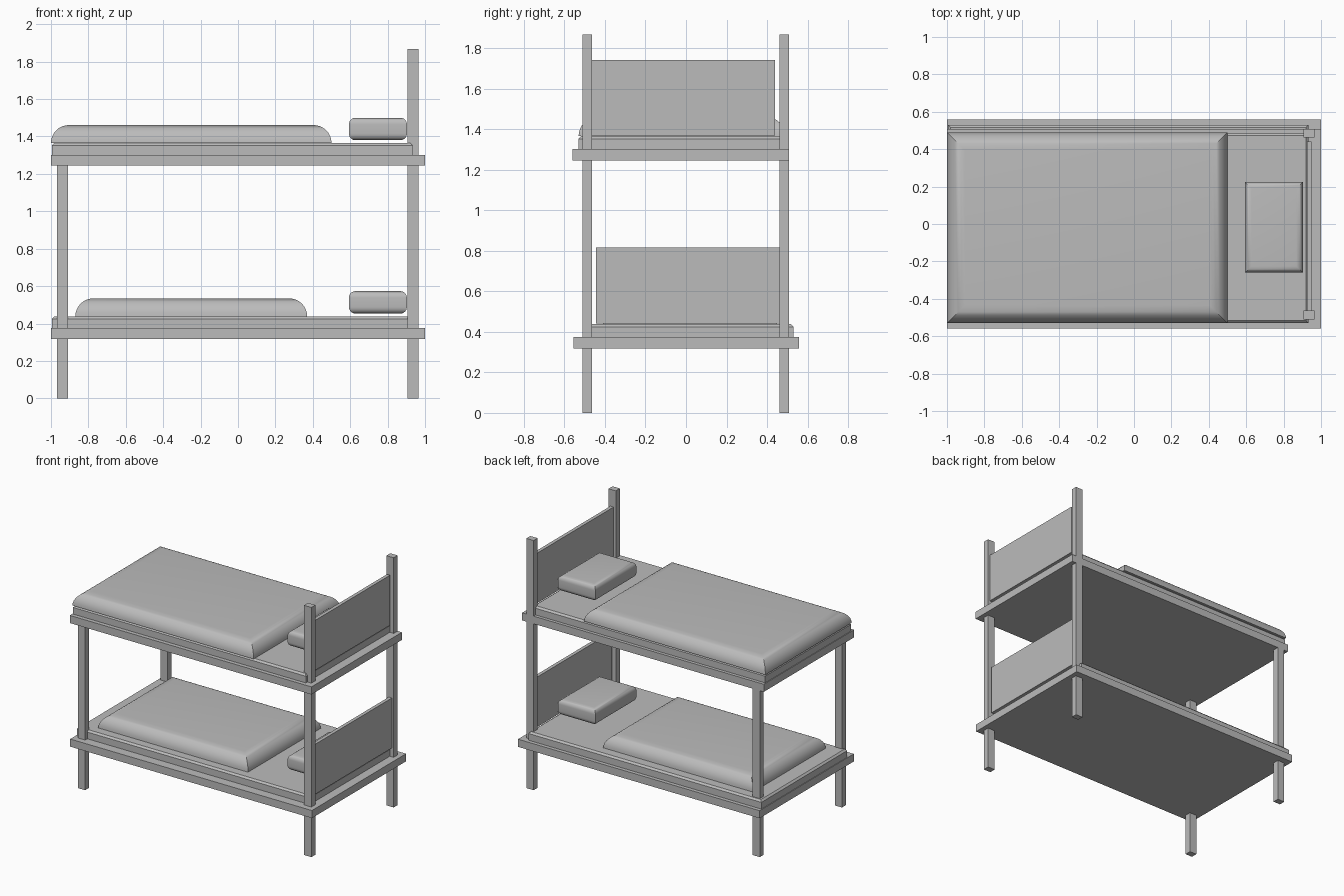
import bpy, bmesh, math

cube = bpy.data.objects.get("Cube")
if cube:
    bpy.data.objects.remove(cube)

grey = bpy.data.materials.new("plain grey")
grey.use_nodes = True
COLOUR = (0.5, 0.5, 0.5, 1)
grey.diffuse_color = COLOUR
grey.node_tree.nodes["Principled BSDF"].inputs["Base Color"].default_value = COLOUR


def loft(name, xr, yr, rings, smooth=False):
    """Stack rectangles given as (height, inset) and cap both ends."""
    bm = bmesh.new()
    loops = []
    for z, i in rings:
        x0, x1, y0, y1 = xr[0] + i, xr[1] - i, yr[0] + i, yr[1] - i
        loops.append([bm.verts.new((x, y, z))
                      for x, y in ((x0, y0), (x1, y0), (x1, y1), (x0, y1))])
    for a, b in zip(loops, loops[1:]):
        for k in range(4):
            n = (k + 1) % 4
            bm.faces.new((a[k], a[n], b[n], b[k]))
    bm.faces.new(loops[0][::-1])
    bm.faces.new(loops[-1])
    mesh = bpy.data.meshes.new(name)
    bm.to_mesh(mesh)
    bm.free()
    mesh.materials.append(grey)
    obj = bpy.data.objects.new(name, mesh)
    bpy.context.collection.objects.link(obj)
    if smooth:
        bpy.ops.object.select_all(action="DESELECT")
        obj.select_set(True)
        bpy.context.view_layer.objects.active = obj
        bpy.ops.object.shade_smooth_by_angle(angle=math.radians(35))
    return obj


def box(name, xr, yr, zr):
    return loft(name, xr, yr, [(z, 0) for z in zr])


def arc(z, r, up, steps=6):
    """Quarter-round edge rings rising from z."""
    out = []
    for k in range(steps + 1):
        t = math.pi / 2 * k / steps
        if up:
            out.append((z + r * math.sin(t), r * (1 - math.cos(t))))
        else:
            out.append((z + r * (1 - math.cos(t)), r * (1 - math.sin(t))))
    return out


def bunk(level, z, slab_y, mat_x, mat_y, cover_x, cover_y, board_y):
    top = z + 0.12
    box(level + "_platform", (-1, 1), slab_y, (z, z + 0.057))
    loft(level + "_mattress", mat_x, mat_y,
         [(z + 0.057, 0), (top - 0.013, 0), (top, 0.013)])
    loft(level + "_blanket", cover_x, cover_y, arc(top, 0.096, True, 8), True)
    base = top + 0.015
    loft(level + "_pillow", (0.593, 0.903), (-0.26, 0.225),
         arc(base, 0.035, False) + arc(base + 0.085, 0.035, True), True)
    box(level + "_headboard", (0.924, 0.95), board_y, (top + 0.003, top + 0.377))


bunk("lower", 0.318, (-0.555, 0.558), (-0.995, 0.933), (-0.485, 0.53),
     (-0.87, 0.37), (-0.41, 0.45), (-0.444, 0.463))
bunk("upper", 1.245, (-0.56, 0.509), (-0.995, 0.933), (-0.53, 0.485),
     (-1, 0.5), (-0.53, 0.49), (-0.464, 0.44))

# Corner posts, taller at the head end
for end, xr, height in (("foot", (-0.967, -0.908), 1.25),
                        ("head", (0.905, 0.965), 1.868)):
    for side, yr in (("right", (-0.511, -0.463)), ("left", (0.462, 0.509))):
        box(f"{end}_{side}_post", xr, yr, (0, height))
